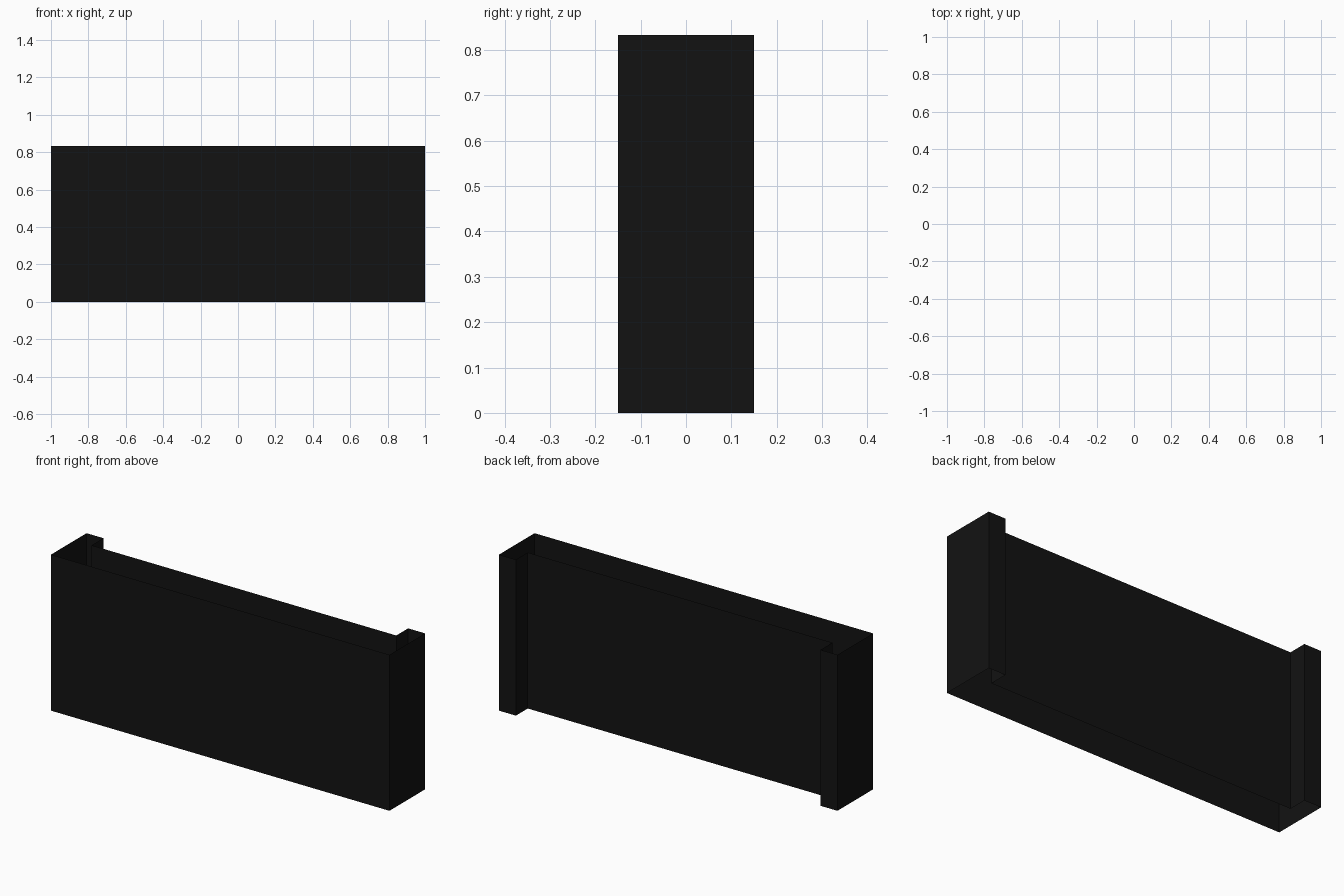
import bpy
import bmesh

if "Cube" in bpy.data.objects:
    bpy.data.objects.remove(bpy.data.objects["Cube"])

HEIGHT = 0.833

# Half of the channel outline (x >= 0 side), from front to back
half = [(1.0, -0.15), (1.0, 0.15), (0.9, 0.15), (0.9, 0.05)]
# Mirror it to a closed counter-clockwise outline
outline = half + [(-x, y) for x, y in reversed(half)]

# Wall shell: outline extruded upward, open at top and bottom
bm = bmesh.new()
low = [bm.verts.new((x, y, 0.0)) for x, y in outline]
high = [bm.verts.new((x, y, HEIGHT)) for x, y in outline]
n = len(outline)
for i in range(n):
    j = (i + 1) % n
    bm.faces.new((low[i], low[j], high[j], high[i]))

mesh = bpy.data.meshes.new("channel_panel")
bm.to_mesh(mesh)
bm.free()
panel = bpy.data.objects.new("channel_panel", mesh)
bpy.context.collection.objects.link(panel)

# Near-black finish
black = bpy.data.materials.new("black")
black.diffuse_color = (0.006, 0.006, 0.006, 1.0)
black.use_nodes = True
black.node_tree.nodes["Principled BSDF"].inputs["Base Color"].default_value = black.diffuse_color
mesh.materials.append(black)
